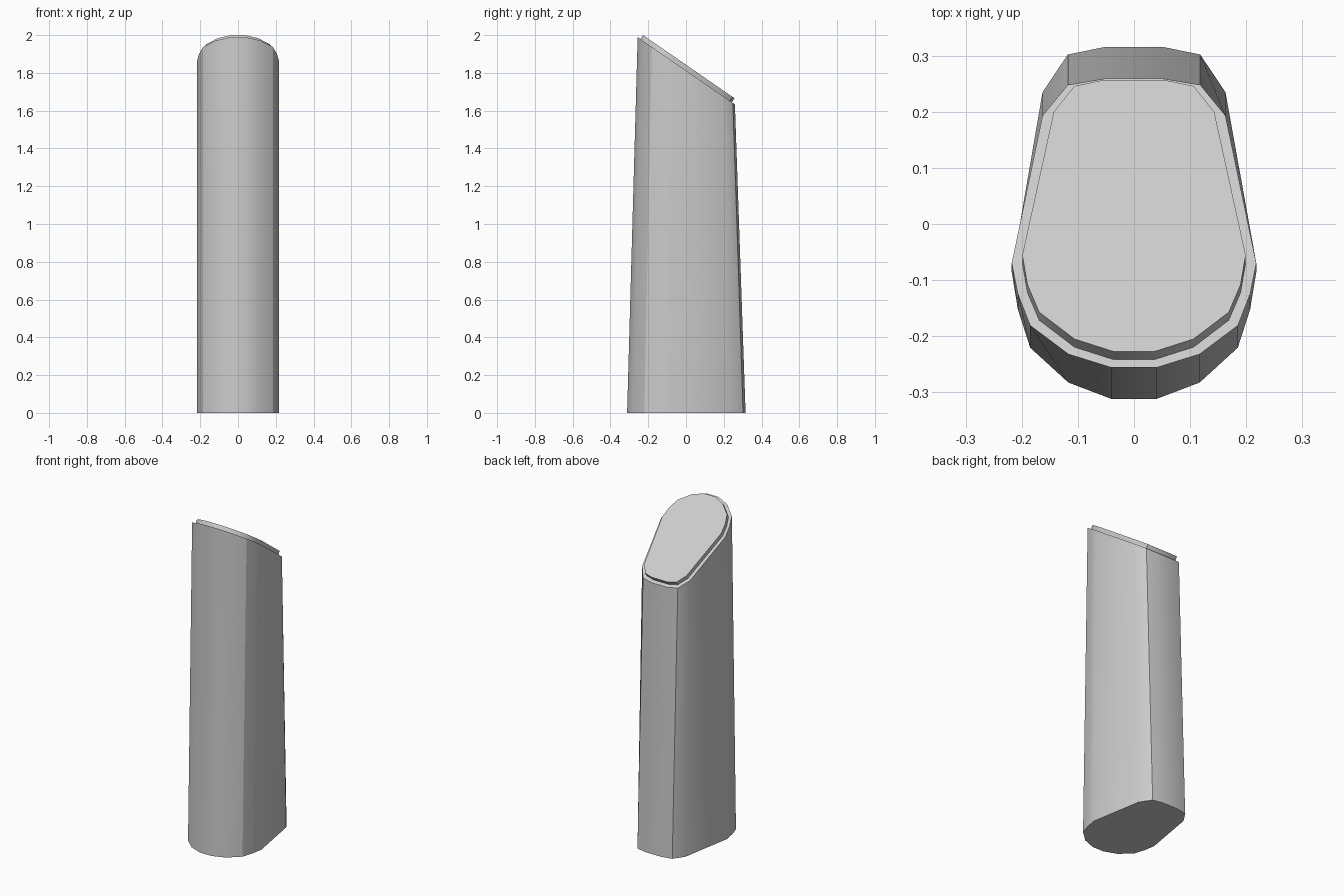
import bpy, bmesh

if "Cube" in bpy.data.objects:
    bpy.data.objects.remove(bpy.data.objects["Cube"])

SLOPE = 0.69  # fall of the slanted top per unit of y

# Right-hand half outlines, back to front: (x, y)
RIM = [(0.052, 0.259), (0.118, 0.248), (0.163, 0.193), (0.218, -0.07),
       (0.207, -0.125), (0.185, -0.181), (0.117, -0.232), (0.04, -0.256)]
PANEL = [(0.052, 0.257), (0.106, 0.246), (0.143, 0.2), (0.199, -0.055),
         (0.190, -0.108), (0.169, -0.157), (0.106, -0.205), (0.037, -0.227)]


def mirrored(half):
    return half + [(-x, y) for x, y in reversed(half)]


def loft(name, bottom, top):
    """Closed solid between two matching rings."""
    bm = bmesh.new()
    lo = [bm.verts.new(p) for p in bottom]
    hi = [bm.verts.new(p) for p in top]
    n = len(lo)
    for i in range(n):
        j = (i + 1) % n
        bm.faces.new((lo[i], lo[j], hi[j], hi[i]))
    bm.faces.new(lo)
    bm.faces.new(hi)
    bmesh.ops.recalc_face_normals(bm, faces=bm.faces[:])
    mesh = bpy.data.meshes.new(name)
    bm.to_mesh(mesh)
    bm.free()
    obj = bpy.data.objects.new(name, mesh)
    bpy.context.collection.objects.link(obj)
    bpy.ops.object.select_all(action='DESELECT')
    obj.select_set(True)
    bpy.context.view_layer.objects.active = obj
    bpy.ops.object.shade_smooth_by_angle(angle=0.5236)
    return obj


# Tapered column: the foot is the rim stretched front to back
rim = mirrored(RIM)
loft("column_body",
     [(x, y * 1.218, 0) for x, y in rim],
     [(x, y, 1.812 - SLOPE * y) for x, y in rim])

# Thin raised panel lying on the slanted top
panel = [(x, y, 1.843 - SLOPE * y) for x, y in mirrored(PANEL)]
loft("top_panel", [(x, y - 0.0145, z - 0.021) for x, y, z in panel], panel)
